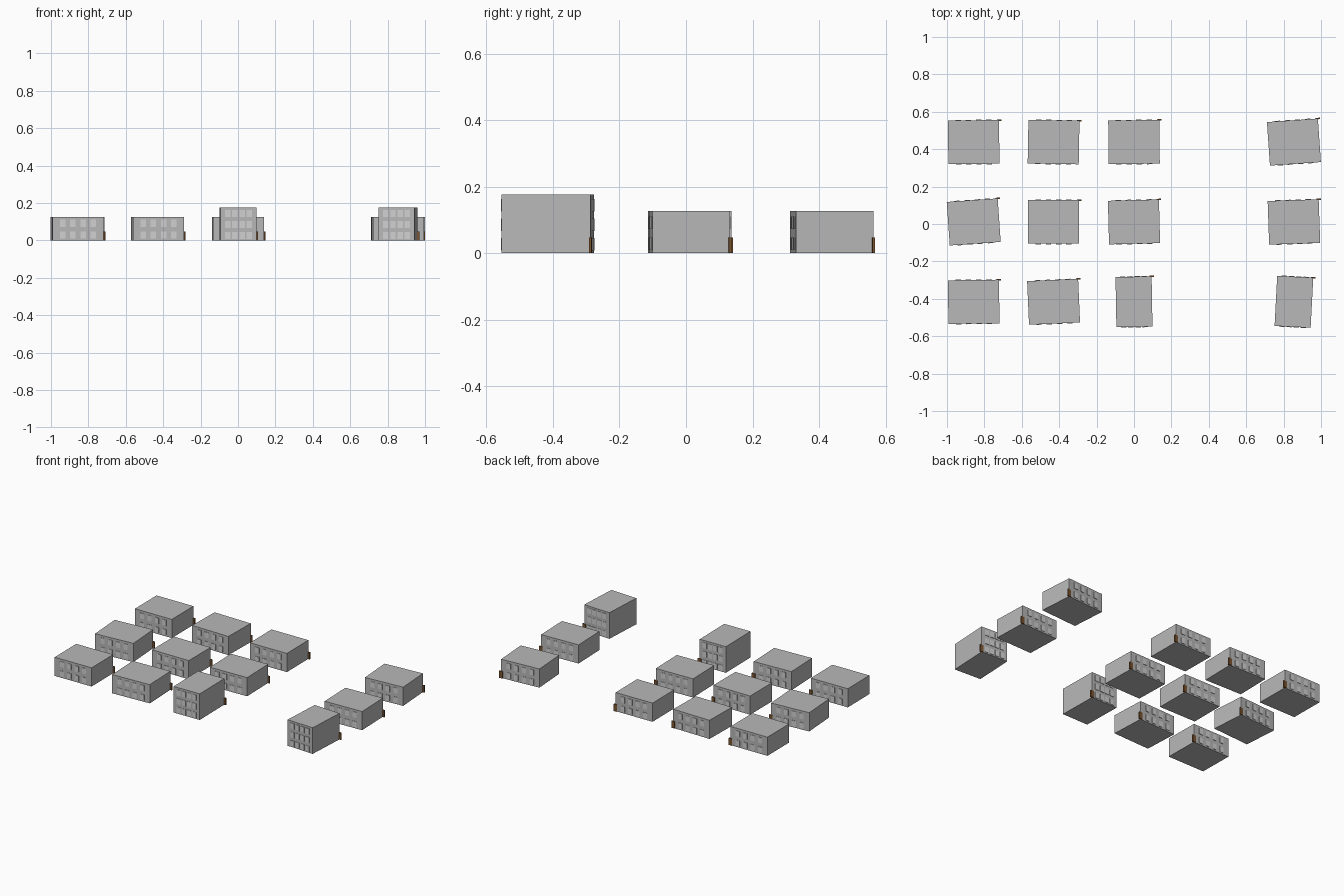
import bpy, bmesh, math
from mathutils import Matrix, Vector

if "Cube" in bpy.data.objects:
    bpy.data.objects.remove(bpy.data.objects["Cube"])


def material(name, rgb):
    m = bpy.data.materials.new(name)
    m.diffuse_color = (*rgb, 1)
    m.use_nodes = True
    m.node_tree.nodes["Principled BSDF"].inputs["Base Color"].default_value = m.diffuse_color
    return m


WALL = material("wall grey", (0.48, 0.48, 0.48))
GLASS = material("window light grey", (0.64, 0.64, 0.64))
WOOD = material("door brown", (0.20, 0.09, 0.03))


def boxes(name, items, mat, place):
    """One object made of several boxes, each given as (centre, size)."""
    bm = bmesh.new()
    for centre, size in items:
        bmesh.ops.create_cube(bm, size=1, matrix=Matrix.Translation(centre)
                              @ Matrix.Diagonal((*size, 1)))
    me = bpy.data.meshes.new(name)
    bm.to_mesh(me)
    bm.free()
    me.materials.append(mat)
    ob = bpy.data.objects.new(name, me)
    ob.matrix_world = place
    bpy.context.collection.objects.link(ob)


def building(i, x, y, angle, w, d, h, floors):
    place = Matrix.Translation((x, y, 0)) @ Matrix.Rotation(math.radians(angle), 4, 'Z')
    # plain block
    boxes(f"block_{i}", [((0, 0, h / 2), (w, d, h))], WALL, place)
    # window grid on front and back
    panes = []
    for side in (-1, 1):
        for f in range(floors):
            for c in range(4):
                panes.append((Vector(((c - 1.5) * w / 5, side * d / 2, (f + 0.45) * h / floors)),
                              (0.029, 0.006, 0.038)))
    boxes(f"windows_{i}", panes, GLASS, place)
    # door plate at the back right corner
    boxes(f"door_{i}", [((w / 2, d / 2, 0.0235), (0.024, 0.008, 0.047))], WOOD, place)


# rows of buildings: y, then (x, angle) of each; one column stays empty
LOW = (0.273, 0.233, 0.126, 2)
TALL = (0.193, 0.268, 0.176, 3)
X = (-0.857, -0.43, 0.0, 0.855)
rows = [
    (0.438, (0.5, -1, 0.7, 4), (LOW, LOW, LOW, LOW)),
    (0.011, (4, 0, 1.5, 2), (LOW, LOW, LOW, LOW)),
    (-0.416, (0.7, 2.5, 1, -3), (LOW, LOW, TALL, TALL)),
]
n = 0
for y, angles, kinds in rows:
    for x, a, kind in zip(X, angles, kinds):
        n += 1
        building(n, x, y, a, *kind)
